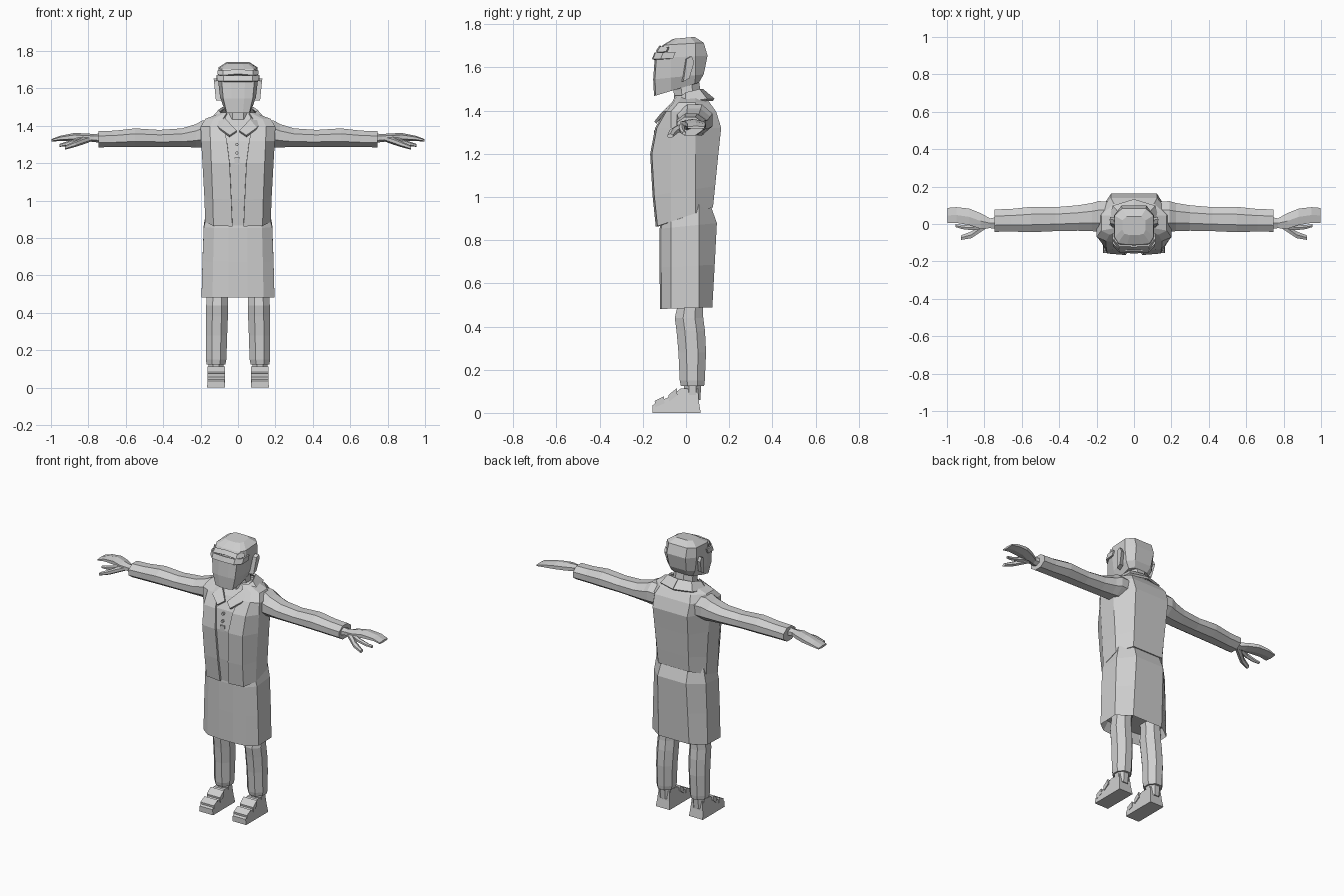
import bpy, bmesh, math
from mathutils import Vector

grey = bpy.data.materials.new("light_grey")
grey.diffuse_color = (0.62, 0.62, 0.62, 1)


def loft(name, rings, closed=True, caps=True, mirror=False, thick=0.0, offset=-1):
    """Skin a list of equal-length point rings."""
    bm = bmesh.new()
    vs = [[bm.verts.new(p) for p in r] for r in rings]
    n = len(rings[0])
    for a, b in zip(vs, vs[1:]):
        for i in range(n if closed else n - 1):
            j = (i + 1) % n
            bm.faces.new((a[i], a[j], b[j], b[i]))
    if caps and closed:
        bm.faces.new(vs[0])
        bm.faces.new(vs[-1])
    bmesh.ops.recalc_face_normals(bm, faces=bm.faces)
    me = bpy.data.meshes.new(name)
    bm.to_mesh(me)
    bm.free()
    me.materials.append(grey)
    ob = bpy.data.objects.new(name, me)
    bpy.context.collection.objects.link(ob)
    if thick:
        s = ob.modifiers.new("thickness", 'SOLIDIFY')
        s.thickness, s.offset = thick, offset
    if mirror:
        ob.modifiers.new("mirror", 'MIRROR')
    return ob


def body_ring(z, tilt, yf, yb, hw, gap, corner=0.75, fy=-0.07, by=0.045, back=0.62):
    """Symmetric ring around z: front edge, corner, side front, side back, back."""
    half = [(gap, yf), (hw * corner, yf + 0.008), (hw, max(fy, yf + 0.03)),
            (hw, min(by, yb - 0.02)), (hw * back, yb)]
    pts = half + [(-x, y) for x, y in reversed(half)]
    return [(x, y, z + tilt * y) for x, y in pts]


def ell(axis, t, a, b, ra, rb, n=8):
    """Polygon ring across an axis with the given half extents."""
    k = 1 / math.cos(math.pi / n)
    out = []
    for i in range(n):
        w = 2 * math.pi * (i + 0.5) / n
        u, v = a + ra * k * math.cos(w), b + rb * k * math.sin(w)
        out.append((t, u, v) if axis == 'x' else (u, v, t))
    return out


# Torso: shirt underneath, open vest on top
levels = [(0.91, .34, -.14, .125, .175, .03), (1.03, .15, -.155, .135, .18, .036),
          (1.20, 0, -.166, .15, .19, .045), (1.32, 0, -.143, .163, .197, .06),
          (1.395, 0, -.10, .14, .20, .075), (1.437, 0, -.065, .11, .175, .08),
          (1.47, 0, -.05, .08, .09, .06)]
loft("shirt", [body_ring(z, t, f + .013, b - .013, h - .013, g)
               for z, t, f, b, h, g in levels])
loft("vest", [body_ring(*l) for l in levels], closed=False, thick=.012)

# Skirt with a recessed underside
loft("skirt", [body_ring(z, t, f, b, h, .05, .7, -.07, .06, .55) for z, t, f, b, h in (
    (0.95, .34, -.115, .105, .165), (0.865, .1, -.122, .143, .183),
    (0.68, .05, -.122, .133, .19), (0.485, .03, -.121, .122, .195),
    (0.54, 0, -.10, .10, .17))])

# Neck and collar
loft("neck", [ell('z', 1.42, 0, .015, .075, .07), ell('z', 1.49, 0, .005, .068, .062),
              ell('z', 1.56, 0, -.005, .065, .062)])
top = [(0, .075, 1.495), (.08, .06, 1.495), (.10, 0, 1.48), (.062, -.065, 1.43), (.008, -.118, 1.37)]
low = [(0, .128, 1.45), (.11, .095, 1.45), (.14, 0, 1.435), (.10, -.11, 1.385), (.045, -.142, 1.345)]
loft("collar", [top, low], closed=False, mirror=True, thick=.014, offset=0)

# Shirt placket and buttons
loft("placket", [[(x, y, z) for x, z in ((-.018, zt), (.012, zt), (.012, zb), (-.018, zb))]
                 for y, zt, zb in ((-.156, 1.23, 1.19), (-.148, 1.23, 1.19))])
for z, y in ((1.30, -.142), (1.255, -.148)):
    loft("button", [[(-.006 + .009 * math.cos(a * math.pi / 3), yy, z + .009 * math.sin(a * math.pi / 3))
                     for a in range(6)] for yy in (y - .006, y + .015)])

# Head
loft("head", [body_ring(z, t, f, b, h, h * .35, .82, -.07, .045, .62) for z, t, f, b, h in (
    (1.512, .30, -.148, .06, .074), (1.56, .1, -.152, .082, .096),
    (1.65, .05, -.145, .10, .107), (1.71, .06, -.108, .082, .104),
    (1.738, .09, -.06, .04, .062))])
# Brim over the eyes, peaked in the middle
brim = [(0, -.152), (.075, -.148), (.108, -.115), (.109, -.06)]
loft("brim", [[(x, y, 1.637 + .05 * (y + .15)) for x, y in brim],
              [(x, y + .012, 1.668 + .05 * (y + .15)) for x, y in brim]],
     closed=False, mirror=True, thick=.012, offset=0)
# Front band above the brim
loft("cap_band", [[(0, -.135, 1.675), (.08, -.132, 1.668), (.106, -.09, 1.672)],
                  [(0, -.118, 1.70), (.076, -.116, 1.694), (.105, -.08, 1.694)]],
     closed=False, mirror=True, thick=.01, offset=0)
# Ears
ear = [(-.02, 1.535), (.008, 1.55), (.03, 1.625), (.018, 1.652), (-.005, 1.64), (-.012, 1.59)]
loft("ear", [[(.088, y, z) for y, z in ear],
             [(.118 + .012 * (z - 1.535) / .117, y + .008, z) for y, z in ear]], mirror=True)

# Sleeves: x, centre y, centre z, half depth, half height
loft("sleeve", [ell('x', *s) for s in (
    (.12, .04, 1.355, .08, .07), (.19, .04, 1.357, .082, .072), (.225, .037, 1.347, .075, .062),
    (.30, .032, 1.336, .068, .05), (.42, .026, 1.333, .064, .045), (.55, .024, 1.337, .068, .049),
    (.66, .02, 1.33, .06, .044), (.745, .018, 1.328, .06, .043))], mirror=True)

# Hands: flat palm widening to the fingertips, plus thumb
loft("hand", [ell('x', *s, 6) for s in (
    (.72, .005, 1.333, .034, .024), (.77, .004, 1.335, .026, .018), (.82, .016, 1.338, .042, .019),
    (.88, .038, 1.34, .044, .018), (.95, .048, 1.333, .042, .012), (.998, .046, 1.322, .04, .006))],
    mirror=True)
loft("thumb", [ell('x', *s, 6) for s in (
    (.785, .0, 1.332, .02, .014), (.83, -.03, 1.318, .02, .016),
    (.87, -.058, 1.303, .018, .014), (.925, -.073, 1.283, .012, .009))], mirror=True)
loft("forefinger", [ell('x', *s, 6) for s in (
    (.82, -.008, 1.332, .018, .014), (.87, -.02, 1.318, .013, .012),
    (.92, -.016, 1.303, .011, .010), (.955, -.008, 1.295, .008, .007))], mirror=True)

# Trouser legs: z, centre x, centre y, half width, half depth
loft("trouser_leg", [ell('z', *s) for s in (
    (.125, .118, .03, .05, .054), (.15, .117, .029, .055, .058), (.28, .115, .029, .057, .064),
    (.38, .113, .022, .059, .066), (.44, .112, .014, .058, .066), (.50, .11, .02, .056, .058),
    (.62, .10, .02, .06, .06))], mirror=True)
loft("ankle", [ell('z', .06, .118, .03, .038, .036), ell('z', .15, .118, .03, .042, .042)], mirror=True)

# Shoes: side profile lofted across the width
shoe = [(-.155, 0), (-.155, .035), (-.135, .05), (-.08, .072), (-.025, .112),
        (.055, .112), (.06, .05), (.068, 0)]
loft("shoe", [[(x + s * (z / .112) * .3, y, z) for y, z in shoe]
              for x, s in ((.068, .04), (.166, -.04))], mirror=True)
# Raised straps across the shoes
for y0, z0, y1, z1 in ((-.142, .046, -.10, .064), (-.078, .073, -.04, .101)):
    strap = [(y0, z0 - .02), (y0 - .003, z0 + .01), (y1 - .003, z1 + .013), (y1, z1 - .02)]
    loft("shoe_strap", [[(x, y, z) for y, z in strap] for x in (.07, .164)], mirror=True)
